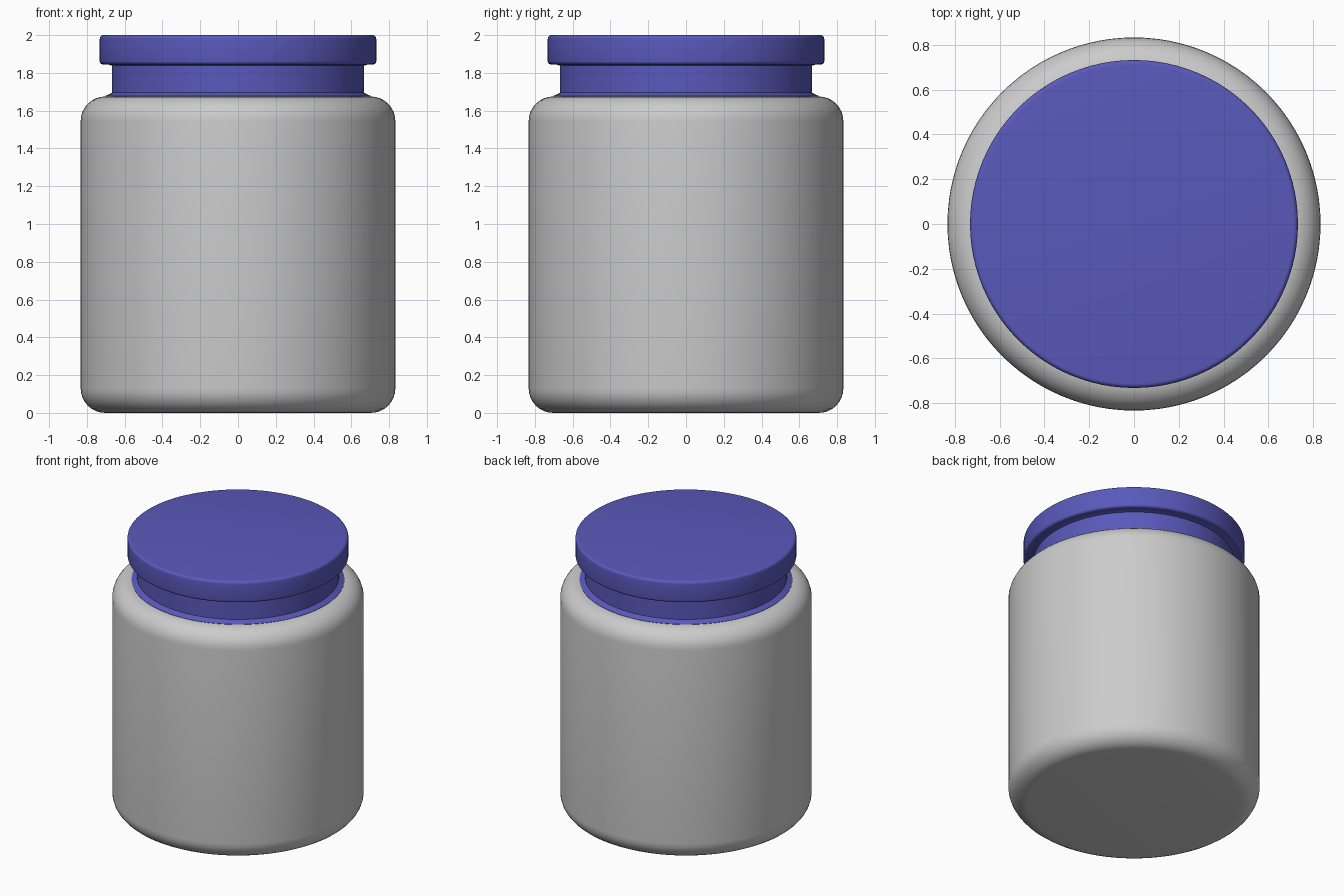
import bpy, bmesh
from math import cos, sin, pi, radians

if "Cube" in bpy.data.objects:
    bpy.data.objects.remove(bpy.data.objects["Cube"])

SIDES = 96


def arc(cx, cz, r, a0, a1, n=8):
    """Points on a rounded corner of a profile, angles in degrees."""
    steps = [radians(a0 + (a1 - a0) * i / n) for i in range(n + 1)]
    return [(cx + r * cos(a), cz + r * sin(a)) for a in steps]


def lathe(name, profile, color=None):
    """Spin an (r, z) profile about z, bottom to top, and cap both ends."""
    bm = bmesh.new()
    rings = [[bm.verts.new((r * cos(2 * pi * i / SIDES), r * sin(2 * pi * i / SIDES), z))
              for i in range(SIDES)] for r, z in profile]
    for low, high in zip(rings, rings[1:]):
        for i in range(SIDES):
            j = (i + 1) % SIDES
            bm.faces.new((low[i], low[j], high[j], high[i]))
    bm.faces.new(rings[0][::-1])
    bm.faces.new(rings[-1])
    mesh = bpy.data.meshes.new(name)
    bm.to_mesh(mesh)
    bm.free()
    obj = bpy.data.objects.new(name, mesh)
    bpy.context.collection.objects.link(obj)
    if color:
        mat = bpy.data.materials.new(name + "_color")
        mat.diffuse_color = color
        mat.use_nodes = True
        mat.node_tree.nodes["Principled BSDF"].inputs["Base Color"].default_value = mat.diffuse_color
        mesh.materials.append(mat)
    bpy.ops.object.select_all(action='DESELECT')
    obj.select_set(True)
    bpy.context.view_layer.objects.active = obj
    bpy.ops.object.shade_smooth_by_angle(angle=radians(30))
    return obj


# Jar body with rounded base and shoulder
R, H, C = 0.833, 1.675, 0.13
lathe("jar_body", arc(R - C, C, C, -90, 0) + arc(R - C, H - C, C, 0, 90))

# Lid: flared foot, straight neck and overhanging rounded cap
foot = [(0.705, 1.67), (0.705, 1.677), (0.672, 1.692)]
neck = [(0.668, 1.695), (0.668, 1.838)]
cap = ([(0.695, 1.847)] + arc(0.715, 1.862, 0.017, -90, 0, 4)
       + arc(0.712, 1.98, 0.02, 0, 90, 5))
lathe("lid", foot + neck + cap, (0.1, 0.1, 0.5, 1))
